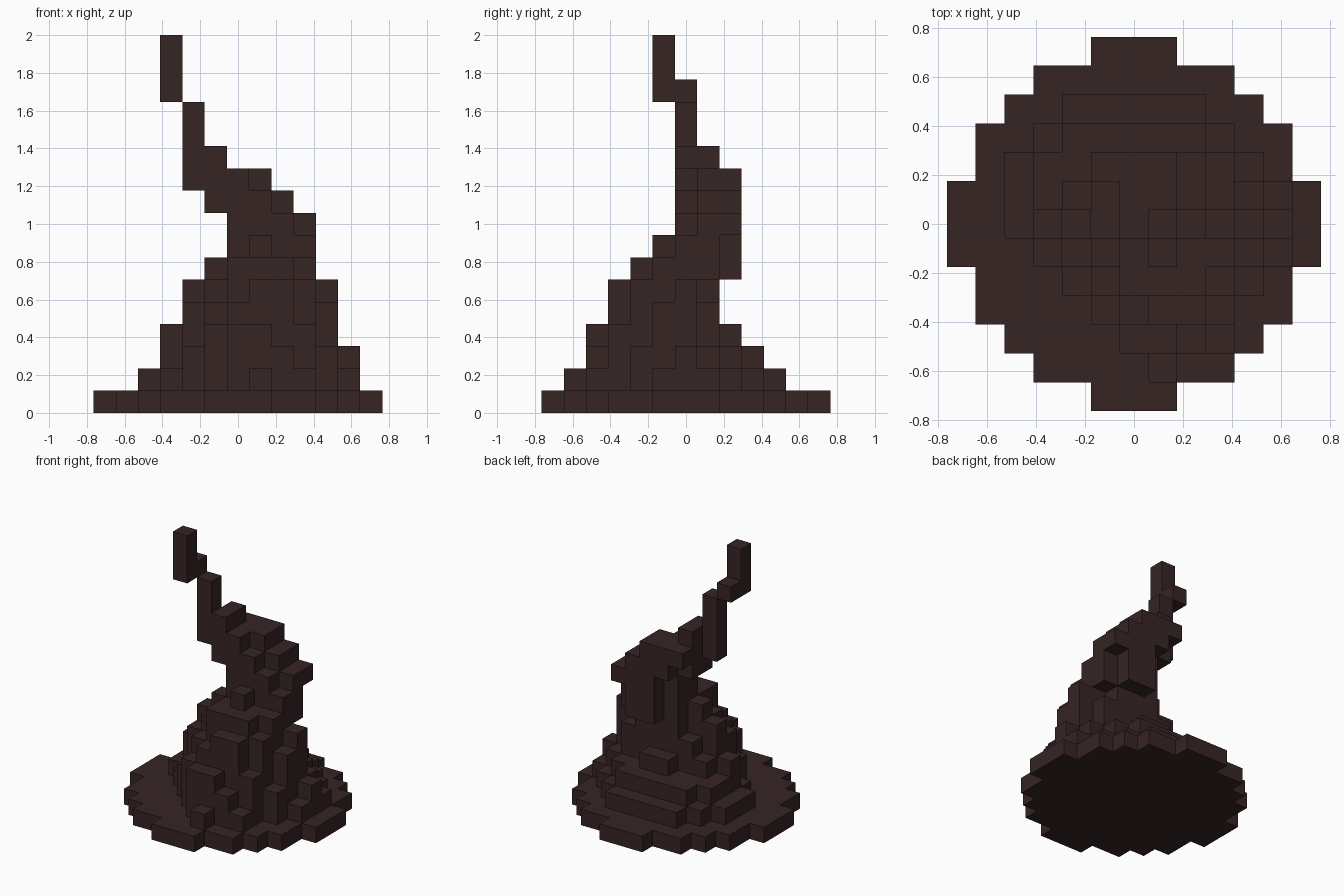
import bpy
import bmesh
from mathutils import Vector

cube = bpy.data.objects.get("Cube")
if cube:
    bpy.data.objects.remove(cube, do_unlink=True)

UNIT = 2 / 17  # edge of one block; the hat is 17 blocks tall

cloth = bpy.data.materials.new("dark brown cloth")
cloth.use_nodes = True
cloth.diffuse_color = (0.038, 0.018, 0.018, 1)
cloth.node_tree.nodes["Principled BSDF"].inputs["Base Color"].default_value = cloth.diffuse_color


def layer(level, front, *spans):
    """Blocks of one level: one (left, right) span per row, from the front row backwards."""
    return {(x, front + row, level)
            for row, (start, end) in enumerate(spans)
            for x in range(start, end + 1)}


def column(x, y, bottom, top):
    return {(x, y, z) for z in range(bottom, top + 1)}


def brim_cells():
    """Stepped round disc, symmetric front to back."""
    half_widths = [6, 6, 5, 5, 4, 3, 1]
    return {(x, y, 0)
            for y in range(-6, 7)
            for x in range(-half_widths[abs(y)], half_widths[abs(y)] + 1)}


# Wide lower folds of the crown
crown_base = (
    layer(1, -5, (1, 1), (0, 3), (-1, 3), (-2, 4), (-3, 5),
          (-4, 5), (-4, 5), (-4, 4), (-3, 3), (-2, 2))
    | layer(2, -4, (0, 2), (-1, 3), (-2, 4), (-2, 4),
            (-3, 5), (-3, 4), (-3, 3), (-2, 2))
    | layer(3, -4, (0, 1), (-1, 3), (-1, 3), (-2, 4),
            (-3, 4), (-2, 3), (0, 1))
)

# Narrowing middle of the crown
crown_middle = (
    layer(4, -3, (0, 2), (-1, 3), (-2, 4), (-2, 4), (-1, 3))
    | layer(5, -3, (1, 2), (0, 3), (-1, 3), (-2, 4), (0, 2))
    | layer(6, -2, (0, 2), (0, 3), (-1, 3), (0, 3), (1, 2))
)

# Upper crown, folding over towards one side
crown_bend = (
    layer(7, -1, (1, 1), (0, 3), (0, 3), (1, 2))
    | layer(8, 0, (0, 2), (0, 3), (1, 3))
    | layer(9, 0, (-1, 1), (-1, 2), (0, 2))
    | layer(10, 0, (-2, 0), (-1, 1), (-1, 1))
    | layer(11, 0, (-2, -1), (-1, -1))
)

# Thin crooked point
point = column(-2, 0, 12, 13) | column(-3, 0, 14, 14) | column(-3, -1, 14, 16)

parts = {
    "brim": brim_cells(),
    "crown_base": crown_base,
    "crown_middle": crown_middle,
    "crown_bend": crown_bend,
    "crooked_point": point,
}
filled = set().union(*parts.values())


def build(name, cells):
    """Mesh the outer block faces of one part."""
    bm = bmesh.new()
    corners = {}

    def corner(position):
        key = tuple(round(c * 2) for c in position)
        if key not in corners:
            corners[key] = bm.verts.new(position * UNIT)
        return corners[key]

    for cell in sorted(cells):
        centre = Vector(cell) + Vector((0, 0, 0.5))
        for axis in range(3):
            for side in (-1, 1):
                normal = Vector((0, 0, 0))
                normal[axis] = side
                neighbour = tuple(c + int(n) for c, n in zip(cell, normal))
                if neighbour in filled:
                    continue
                u = Vector((0, 0, 0))
                u[(axis + 1) % 3] = 1
                v = normal.cross(u)
                bm.faces.new([corner(centre + (normal + a * u + b * v) / 2)
                              for a, b in ((-1, -1), (1, -1), (1, 1), (-1, 1))])
    mesh = bpy.data.meshes.new(name)
    bm.to_mesh(mesh)
    bm.free()
    mesh.materials.append(cloth)
    bpy.context.collection.objects.link(bpy.data.objects.new(name, mesh))


for part_name, part_cells in parts.items():
    build(part_name, part_cells)
